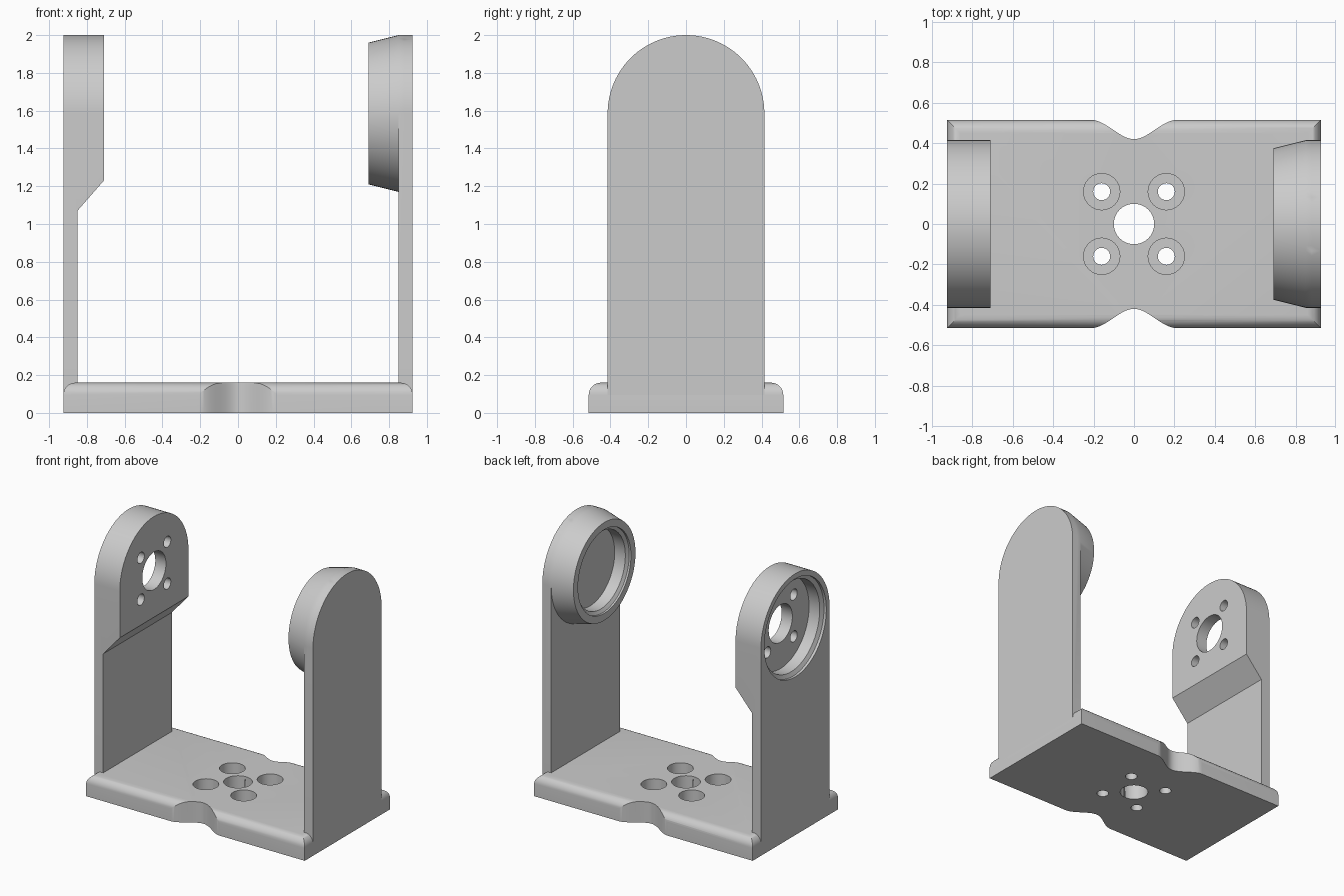
import bpy, bmesh, math
from mathutils import Matrix, Vector

if "Cube" in bpy.data.objects:
    bpy.data.objects.remove(bpy.data.objects["Cube"], do_unlink=True)

grey = bpy.data.materials.new("plain grey")
grey.use_nodes = True
grey.diffuse_color = (0.6, 0.6, 0.6, 1)
grey.node_tree.nodes["Principled BSDF"].inputs["Base Color"].default_value = (0.6, 0.6, 0.6, 1)

HALF_X, HALF_Y, BASE_H = 0.925, 0.515, 0.16
ARM_R, AXIS_Z, ARM_IN = 0.415, 1.585, 0.85
BOLTS = [(a, b) for a in (-0.16, 0.16) for b in (-0.16, 0.16)]
X_AXIS = Matrix(((0, 0, 1), (1, 0, 0), (0, 1, 0))).to_4x4()  # local xyz -> world yzx
Y_AXIS = Matrix(((1, 0, 0), (0, 0, -1), (0, 1, 0))).to_4x4()  # local xyz -> world x, z, -y


def make(name, bm, matrix=Matrix()):
    bmesh.ops.transform(bm, matrix=matrix, verts=bm.verts)
    bmesh.ops.recalc_face_normals(bm, faces=bm.faces)
    mesh = bpy.data.meshes.new(name)
    bm.to_mesh(mesh)
    bm.free()
    mesh.materials.append(grey)
    obj = bpy.data.objects.new(name, mesh)
    bpy.context.collection.objects.link(obj)
    return obj


def prism(name, outline, low, high, matrix=Matrix()):
    bm = bmesh.new()
    face = bm.faces.new([bm.verts.new((u, v, low)) for u, v in outline])
    ext = bmesh.ops.extrude_face_region(bm, geom=[face])["geom"]
    verts = [g for g in ext if isinstance(g, bmesh.types.BMVert)]
    bmesh.ops.translate(bm, verts=verts, vec=(0, 0, high - low))
    return make(name, bm, matrix)


def lathe(name, profile, matrix=Matrix(), sides=64):
    """Closed solid of revolution from (height, radius) rings."""
    bm = bmesh.new()
    rings = [[bm.verts.new((r * math.cos(math.tau * i / sides),
                            r * math.sin(math.tau * i / sides), h))
              for i in range(sides)] for h, r in profile]
    for a, b in zip(rings, rings[1:]):
        for i in range(sides):
            j = (i + 1) % sides
            bm.faces.new((a[i], a[j], b[j], b[i]))
    bm.faces.new(rings[0])
    bm.faces.new(rings[-1])
    return make(name, bm, matrix)


def combine(obj, tools, operation="DIFFERENCE"):
    for tool in tools:
        mod = obj.modifiers.new("cut", "BOOLEAN")
        mod.object, mod.operation, mod.solver = tool, operation, "EXACT"
        bpy.context.view_layer.objects.active = obj
        bpy.ops.object.modifier_apply(modifier=mod.name)
        bpy.data.objects.remove(tool, do_unlink=True)


def on_axis(y=0, z=0):
    return Matrix.Translation((0, y, AXIS_Z + z)) @ X_AXIS


def arch():
    """Round-topped arm outline in the y-z plane."""
    arc = [(ARM_R * math.cos(math.pi * i / 48), AXIS_Z + ARM_R * math.sin(math.pi * i / 48))
           for i in range(49)]
    return [(-ARM_R, 0.05), (ARM_R, 0.05)] + arc


# Base plate with rounded upper edges
bm = bmesh.new()
bmesh.ops.create_cube(bm, size=1, matrix=Matrix.Translation((0, 0, BASE_H / 2))
                      @ Matrix.Diagonal((2 * HALF_X, 2 * HALF_Y, BASE_H, 1)))
top_edges = [e for e in bm.edges if all(v.co.z > 0.1 for v in e.verts)]
bmesh.ops.bevel(bm, geom=top_edges, offset=0.065, segments=8, profile=0.5, affect="EDGES")
base = make("base_plate", bm)

# Waist notches in the long edges
for side in (-1, 1):
    curve = []
    for i in range(-16, 17):
        t = abs(i) / 16
        curve.append((i / 16 * 0.21, side * (0.42 + 0.0951 * t * t * (3 - 2 * t))))
    notch = prism("notch_cutter", curve + [(0.21, side * 0.7), (-0.21, side * 0.7)], -0.1, 0.3)
    combine(base, [notch])

# Base holes: centre bore and four counterbored bolt holes
combine(base, [lathe("bore_cutter", [(-0.1, 0.1), (0.3, 0.1)])])
for x, y in BOLTS:
    combine(base, [lathe("bolt_cutter", [(-0.1, 0.042), (0.07, 0.042), (0.07, 0.09), (0.3, 0.09)],
                         Matrix.Translation((x, y, 0)), 32)])

# Right arm: thick head with sloped underside, outer recess and mounting holes
right_arm = prism("right_arm", arch(), -HALF_X, -0.71, X_AXIS)
under = [(-ARM_IN, -0.1), (-ARM_IN, 1.07), (-0.71, 1.23), (-0.6, 1.355), (-0.6, -0.1)]
combine(right_arm, [
    prism("underside_cutter", under, -1, 1, Y_AXIS),
    lathe("recess_cutter", [(-1, 0.375), (-0.905, 0.375), (-0.89, 0.345), (-0.8, 0.345)], on_axis()),
    lathe("bore_cutter", [(-1, 0.143), (-0.6, 0.143)], on_axis())])
combine(right_arm, [lathe("bolt_cutter", [(-1, 0.042), (-0.6, 0.042)], on_axis(y, z), 32)
                    for y, z in BOLTS])

# Left arm: plain plate with a tapered, hollow boss facing inward
left_arm = prism("left_arm", arch(), ARM_IN, HALF_X, X_AXIS)
boss = lathe("boss", [(0.69, 0.375), (ARM_IN, ARM_R), (0.88, ARM_R)], on_axis(), 96)
combine(left_arm, [boss], "UNION")
combine(left_arm, [lathe("recess_cutter", [(0.6, 0.32), (0.705, 0.32), (0.72, 0.295), (0.81, 0.295)],
                         on_axis())])

# Smooth the curved surfaces, keep hard edges
for obj in (base, right_arm, left_arm):
    bpy.ops.object.select_all(action="DESELECT")
    obj.select_set(True)
    bpy.context.view_layer.objects.active = obj
    bpy.ops.object.shade_smooth_by_angle(angle=math.radians(25))
